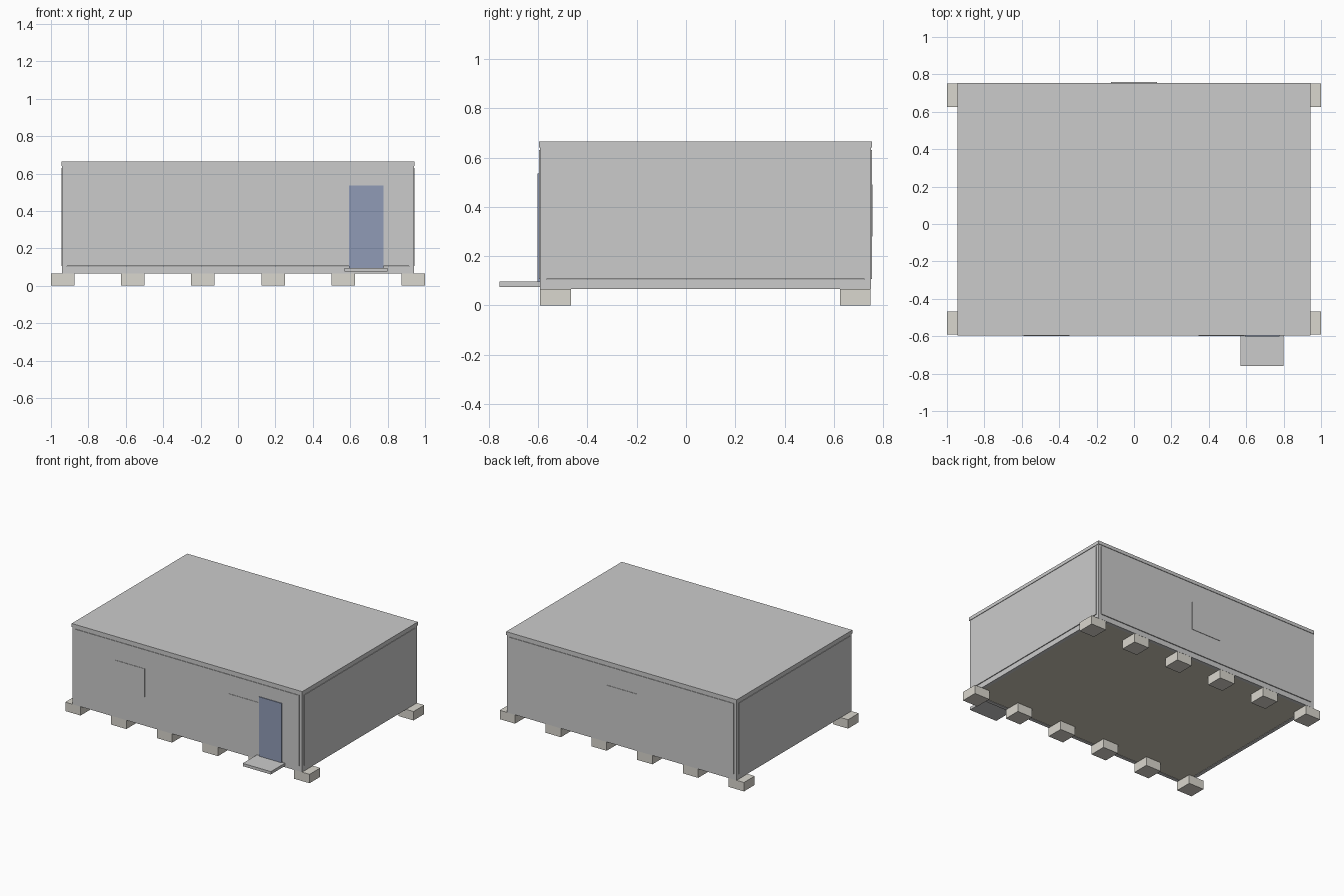
import bpy

if "Cube" in bpy.data.objects:
    bpy.data.objects.remove(bpy.data.objects["Cube"])

X, Y0, Y1 = 0.944, -0.597, 0.755      # outer footprint
IN = 0.004                            # frame sits slightly behind panels
ZB, ZT = 0.066, 0.665                 # underside and roof top


def material(name, color):
    m = bpy.data.materials.new(name)
    m.diffuse_color = (*color, 1)
    m.use_nodes = True
    m.node_tree.nodes["Principled BSDF"].inputs["Base Color"].default_value = m.diffuse_color
    return m


blue = material("door_blue", (0.28, 0.33, 0.47))
concrete = material("warm_concrete", (0.70, 0.68, 0.62))
timber = material("floor_timber", (0.62, 0.58, 0.48))


def box(name, x0, x1, y0, y1, z0, z1, mat=None):
    """Axis-aligned box given by its limits."""
    bpy.ops.mesh.primitive_cube_add(size=1)
    o = bpy.context.object
    o.name = name
    o.location = ((x0 + x1) / 2, (y0 + y1) / 2, (z0 + z1) / 2)
    o.scale = (x1 - x0, y1 - y0, z1 - z0)
    bpy.ops.object.transform_apply(location=True, rotation=False, scale=True)
    if mat:
        o.data.materials.append(mat)
    return o


# Foundation blocks: two rows of six
for i in range(6):
    cx = -0.9375 + 0.375 * i
    for y0, y1 in ((-0.592, -0.467), (0.625, 0.75)):
        box("foundation_block", cx - 0.0625, cx + 0.0625, y0, y1, 0, ZB, concrete)

# Floor made of three module slabs
w = 2 * (X - 0.03) / 3
for i in range(3):
    x0 = -(X - 0.03) + w * i
    box("floor_slab", x0, x0 + w, Y0 + 0.03, Y1 - 0.03, ZB + 0.003, 0.1, timber)

# Roof slab
box("roof", -X, X, Y0, Y1, 0.64, ZT)

# Lower and upper frame rails, corner posts
for z0, z1 in ((ZB, 0.104), (0.625, 0.64)):
    for y0 in (Y0 + IN, Y1 - IN - 0.026):
        box("long_rail", -X + IN, X - IN, y0, y0 + 0.026, z0, z1)
    for x0 in (-X + IN, X - IN - 0.026):
        box("short_rail", x0, x0 + 0.026, Y0 + 0.03, Y1 - 0.03, z0, z1)
for x0 in (-X + IN, X - IN - 0.026):
    for y0 in (Y0 + IN, Y1 - IN - 0.026):
        box("corner_post", x0, x0 + 0.026, y0, y0 + 0.026, 0.104, 0.625)

# Wall panels standing just proud of the frame
PZ0, PZ1 = 0.106, 0.63
for y0 in (Y0, Y1 - 0.024):
    box("long_wall_panel", -X + 0.027, X - 0.027, y0, y0 + 0.024, PZ0, PZ1)
for x0 in (-X, X - 0.024):
    box("end_wall_panel", x0, x0 + 0.024, Y0 + 0.027, Y1 - 0.027, PZ0, PZ1)

# Windows: two at the front, one at the back
for x0 in (-0.592, 0.345):
    box("front_window", x0, x0 + 0.247, Y0 - 0.003, Y0 + 0.004, 0.28, 0.49)
box("back_window", -0.124, 0.124, Y1 - 0.004, Y1 + 0.003, 0.28, 0.49)

# Door and entrance step
box("door", 0.593, 0.778, Y0 - 0.005, Y0 + 0.006, 0.095, 0.535, blue)
box("entrance_step", 0.57, 0.8, -0.758, Y0 + 0.005, 0.075, 0.096)
